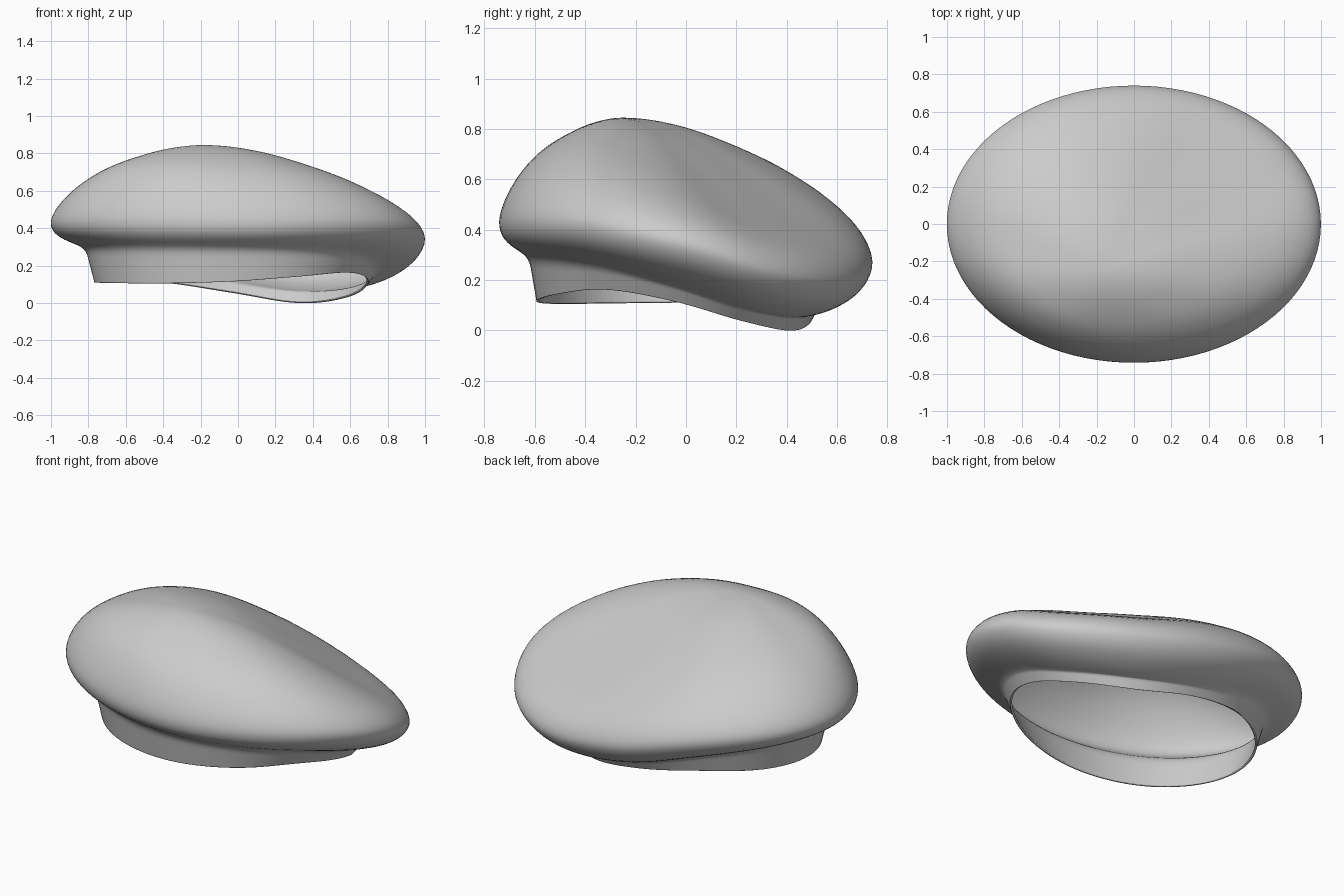
import bpy, bmesh
from math import cos, sin, pi, radians, tau, floor

if "Cube" in bpy.data.objects:
    bpy.data.objects.remove(bpy.data.objects["Cube"])

SEG = 48


def around(knots, t):
    """Smooth periodic interpolation of values given every 30 degrees."""
    n = len(knots)
    u = t / tau * n
    i = floor(u)
    f = u - i
    a, b, c, d = (knots[(i + k) % n] for k in (-1, 0, 1, 2))
    return b + 0.5 * f * (c - a + f * (2*a - 5*b + 4*c - d + f * (3*(b - c) + d - a)))


# Heights around the hat, counter-clockwise from +x
RIM = [.345, .23, .20, .27, .38, .425, .43, .44, .44, .43, .435, .42]
NECK = [.17, .08, .05, .10, .20, .25, .265, .265, .26, .26, .255, .235]
HEM = [.115, .035, -.002, .055, .110, .113, .11, .107, .105, .115, .142, .163]
# Extra fullness of the crown: sunken where the hat droops, full on the other corners
FULL = [-.035, -.085, -.085, -.035, .0, .015, .02, .045, .045, .025, .02, .005]

APEX = (-.18, -.25, .845)
# Crown: share of the way from apex to rim, share of height
DOME = [(.07, .994), (.15, .975), (.28, .92), (.39, .845), (.5, .76), (.6, .675),
        (.69, .587), (.77, .492), (.84, .40), (.9, .30), (.95, .2), (.985, .095), (1, 0)]
# Underside: share of the way from rim to neck, drop on the high side, drop on the low side
UNDER = [(.04, .2, .2), (.12, .34, .42), (.27, .48, .64), (.5, .61, .83),
         (.75, .72, .95), (.92, .84, .99), (1, 1, 1)]


def ellipse(cx, cy, a, b, t):
    return cx + a * cos(t), cy + b * sin(t)


def mix(a, b, f):
    return a + (b - a) * f


def column(t):
    """Points from the crown's apex over the rim, under it and down the band."""
    rx, ry = ellipse(0, 0, 1.007, .746, t)
    nx, ny = ellipse(-.035, -.045, .775, .575, t)
    hx, hy = ellipse(-.035, -.045, .735, .55, t)
    rim, neck, hem, full = (around(k, t) for k in (RIM, NECK, HEM, FULL))
    low = (.5 + .5 * cos(t - radians(50))) ** 2
    pts = [(mix(APEX[0], rx, f), mix(APEX[1], ry, f),
            mix(rim, APEX[2], h) + full * sin(pi * f ** 1.9)) for f, h in DOME]
    pts += [(mix(rx, nx, g), mix(ry, ny, g), mix(rim, neck, mix(k1, k2, low)))
            for g, k1, k2 in UNDER]
    pts += [(mix(nx, hx, f), mix(ny, hy, f), mix(neck, hem, f)) for f in (.15, .5, .95, 1)]
    return pts


# Soft slouching hat: one shell of crown and open band
bm = bmesh.new()
apex = bm.verts.new(APEX)
cols = [[bm.verts.new(p) for p in column(tau * i / SEG)] for i in range(SEG)]
for i in range(SEG):
    a, b = cols[i], cols[(i + 1) % SEG]
    bm.faces.new((apex, a[0], b[0]))
    for j in range(len(a) - 1):
        bm.faces.new((a[j], a[j + 1], b[j + 1], b[j]))
bmesh.ops.recalc_face_normals(bm, faces=bm.faces)
mesh = bpy.data.meshes.new("soft_hat")
bm.to_mesh(mesh)
bm.free()
hat = bpy.data.objects.new("soft_hat", mesh)
bpy.context.collection.objects.link(hat)

# Smooth, then give the cloth a thin thickness inwards
sub = hat.modifiers.new("smooth", 'SUBSURF')
sub.levels = sub.render_levels = 1
sol = hat.modifiers.new("cloth", 'SOLIDIFY')
sol.thickness = .012
sol.offset = -1

bpy.context.view_layer.objects.active = hat
hat.select_set(True)
bpy.ops.object.shade_smooth_by_angle(angle=radians(50))
